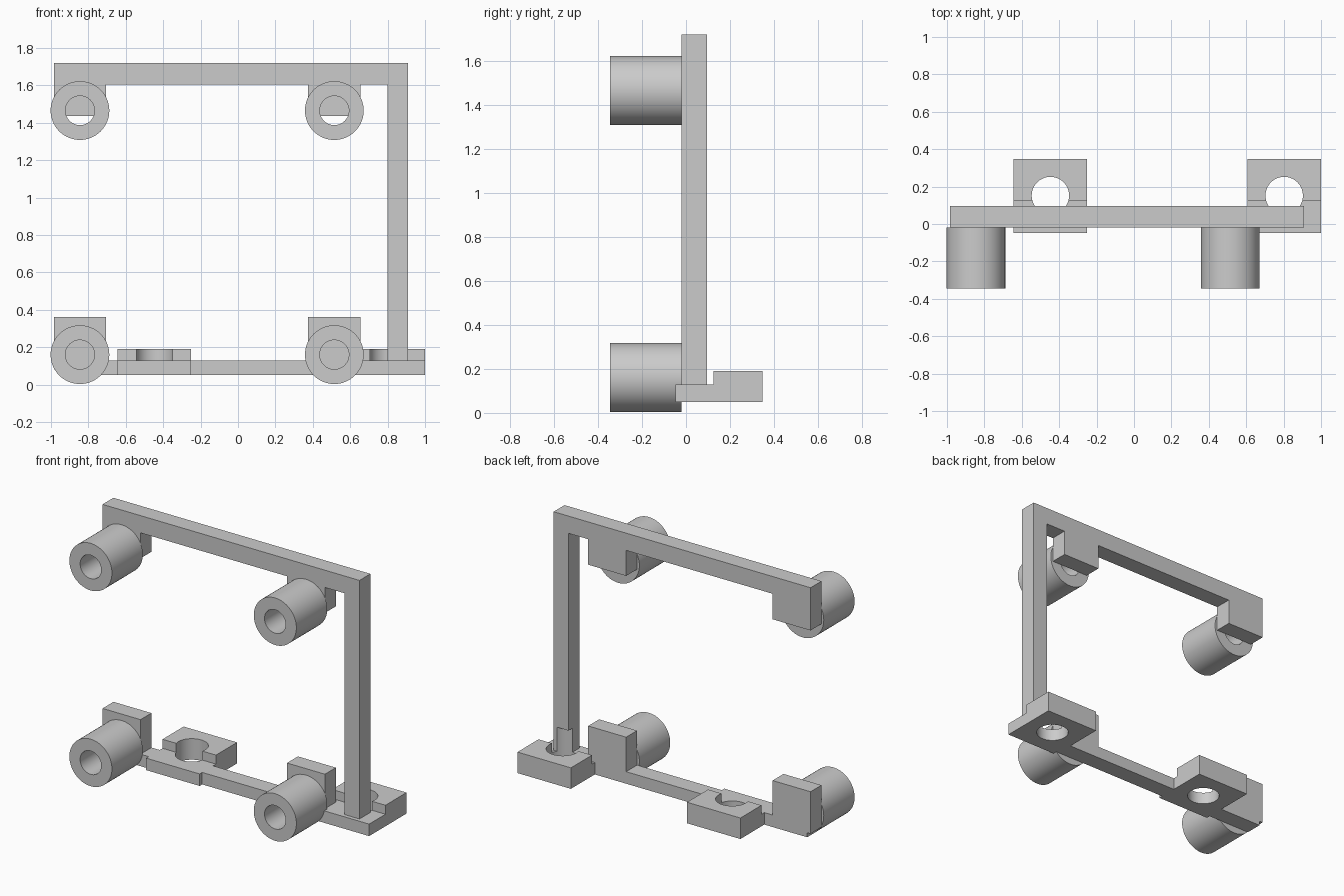
import bpy
import bmesh
from math import cos, sin, tau, radians

cube = bpy.data.objects.get("Cube")
if cube:
    bpy.data.objects.remove(cube, do_unlink=True)

GREY = (0.6, 0.6, 0.6, 1)
grey = bpy.data.materials.new("plain grey")
grey.use_nodes = True
grey.diffuse_color = GREY
grey.node_tree.nodes["Principled BSDF"].inputs["Base Color"].default_value = GREY


def finish(name, bm):
    bmesh.ops.recalc_face_normals(bm, faces=bm.faces)
    mesh = bpy.data.meshes.new(name)
    bm.to_mesh(mesh)
    bm.free()
    mesh.materials.append(grey)
    obj = bpy.data.objects.new(name, mesh)
    bpy.context.collection.objects.link(obj)
    return obj


def prism(name, profile, x0, x1):
    """Extrude a (y, z) profile along x."""
    bm = bmesh.new()
    face = bm.faces.new([bm.verts.new((x0, y, z)) for y, z in profile])
    out = bmesh.ops.extrude_face_region(bm, geom=[face])
    verts = [v for v in out["geom"] if isinstance(v, bmesh.types.BMVert)]
    bmesh.ops.translate(bm, verts=verts, vec=(x1 - x0, 0, 0))
    return finish(name, bm)


def box(name, x0, x1, z0, z1):
    """Box with the shared frame depth."""
    return prism(name, [(BACK, z0), (BACK, z1), (FRONT, z1), (FRONT, z0)], x0, x1)


def activate(obj):
    bpy.ops.object.select_all(action="DESELECT")
    obj.select_set(True)
    bpy.context.view_layer.objects.active = obj


def smooth(obj):
    activate(obj)
    bpy.ops.object.shade_smooth_by_angle(angle=radians(30))


def tube(name, x, z, y0, y1, outer, inner, sides=64):
    """Hollow cylinder along y."""
    bm = bmesh.new()
    rings = []
    for r, y in ((outer, y0), (outer, y1), (inner, y1), (inner, y0)):
        rings.append([bm.verts.new((x + r * cos(tau * i / sides), y,
                                    z + r * sin(tau * i / sides)))
                      for i in range(sides)])
    for k in range(4):
        a, b = rings[k], rings[(k + 1) % 4]
        for i in range(sides):
            j = (i + 1) % sides
            bm.faces.new((a[i], a[j], b[j], b[i]))
    smooth(finish(name, bm))


def drill(obj, x, y, radius, z0, z1):
    """Cut a vertical round hole."""
    bm = bmesh.new()
    bmesh.ops.create_cone(bm, cap_ends=True, segments=64, radius1=radius,
                          radius2=radius, depth=z1 - z0)
    bmesh.ops.translate(bm, verts=bm.verts, vec=(x, y, (z0 + z1) / 2))
    cutter = finish("hole_cutter", bm)
    cutter.hide_render = True
    activate(obj)
    mod = obj.modifiers.new("hole", "BOOLEAN")
    mod.operation = "DIFFERENCE"
    mod.solver = "EXACT"
    mod.object = cutter
    bpy.ops.object.modifier_apply(modifier=mod.name)
    bpy.data.objects.remove(cutter, do_unlink=True)


FRONT, BACK = -0.02, 0.095
BASE, DECK = 0.05, 0.13
HOLE_Y, HOLE_R, HOLE_TOP = 0.152, 0.1, 0.29

# Frame: top beam, upright post, bottom bar
box("top_beam", -0.985, 0.91, 1.605, 1.72)
post = box("upright_post", 0.80, 0.91, DECK, 1.605)
bar = box("bottom_bar", -0.96, 0.91, BASE, DECK)

# Tabs with the hollow tubes in front of them
for side, x in (("right", -0.845), ("left", 0.515)):
    box("upper_tab_" + side, x - 0.14, x + 0.14, 1.435, 1.605)
    box("lower_tab_" + side, x - 0.14, x + 0.14, 0.08, 0.36)
    for level, z in (("upper", 1.465), ("lower", 0.16)):
        tube(f"{level}_tube_{side}", x, z, -0.345, FRONT, 0.157, 0.078)

# Stepped mounting plates with screw holes
step = [(-0.047, BASE), (0.347, BASE), (0.347, 0.19),
        (0.125, 0.19), (0.125, DECK), (-0.047, DECK)]
for side, x in (("right", -0.447), ("left", 0.803)):
    plate = prism("mounting_plate_" + side, step, x - 0.197, x + 0.197)
    for part in (plate, bar):
        drill(part, x, HOLE_Y, HOLE_R, 0, HOLE_TOP)
    smooth(plate)
drill(post, 0.803, HOLE_Y, HOLE_R, 0, HOLE_TOP)
smooth(post)
smooth(bar)
